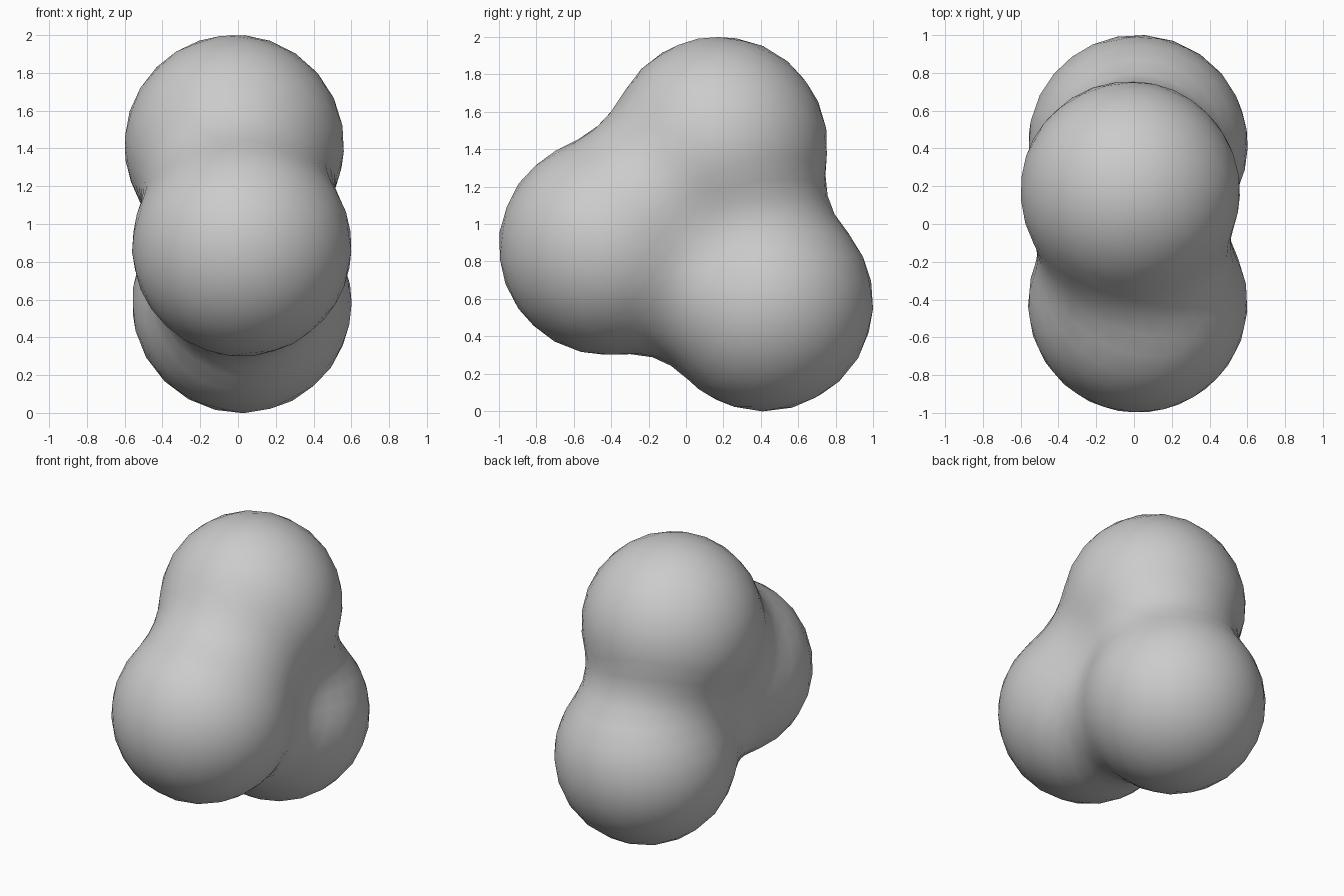
import bpy, bmesh
from mathutils import Vector

if "Cube" in bpy.data.objects:
    bpy.data.objects.remove(bpy.data.objects["Cube"])

# Three equal soft balls whose fields melt together
BALLS = [Vector((-0.02, 0.175, 1.42)),   # upper ball
         Vector((0.02, -0.42, 0.88)),    # front ball
         Vector((0.02, 0.42, 0.58))]     # rear lower ball
SURFACE = 0.582    # visible radius of a lone ball
REACH2 = 0.76      # squared influence radius
LEVEL = (1 - SURFACE ** 2 / REACH2) ** 3
CORE = Vector((0, 0.06, 0.96))           # point inside all three balls


def field(p):
    return sum(max(0, 1 - (p - c).length_squared / REACH2) ** 3 for c in BALLS)


def surface_point(direction):
    # march inward to the skin, then refine by bisection
    t = 1.5
    while field(CORE + direction * t) < LEVEL:
        t -= 0.02
    lo, hi = t, t + 0.02
    for _ in range(12):
        mid = (lo + hi) / 2
        if field(CORE + direction * mid) < LEVEL:
            hi = mid
        else:
            lo = mid
    return CORE + direction * lo


# Skin: sphere pushed out onto the blended surface
bm = bmesh.new()
bmesh.ops.create_icosphere(bm, subdivisions=4, radius=1)
for v in bm.verts:
    v.co = surface_point(v.co.normalized())
# even out the spacing, then settle back on the surface
for _ in range(3):
    bmesh.ops.smooth_vert(bm, verts=bm.verts, factor=0.5,
                          use_axis_x=True, use_axis_y=True, use_axis_z=True)
    for v in bm.verts:
        v.co = surface_point((v.co - CORE).normalized())
for f in bm.faces:
    f.smooth = True
mesh = bpy.data.meshes.new("merged_balls")
bm.to_mesh(mesh)
bm.free()
obj = bpy.data.objects.new("merged_balls", mesh)
bpy.context.collection.objects.link(obj)
